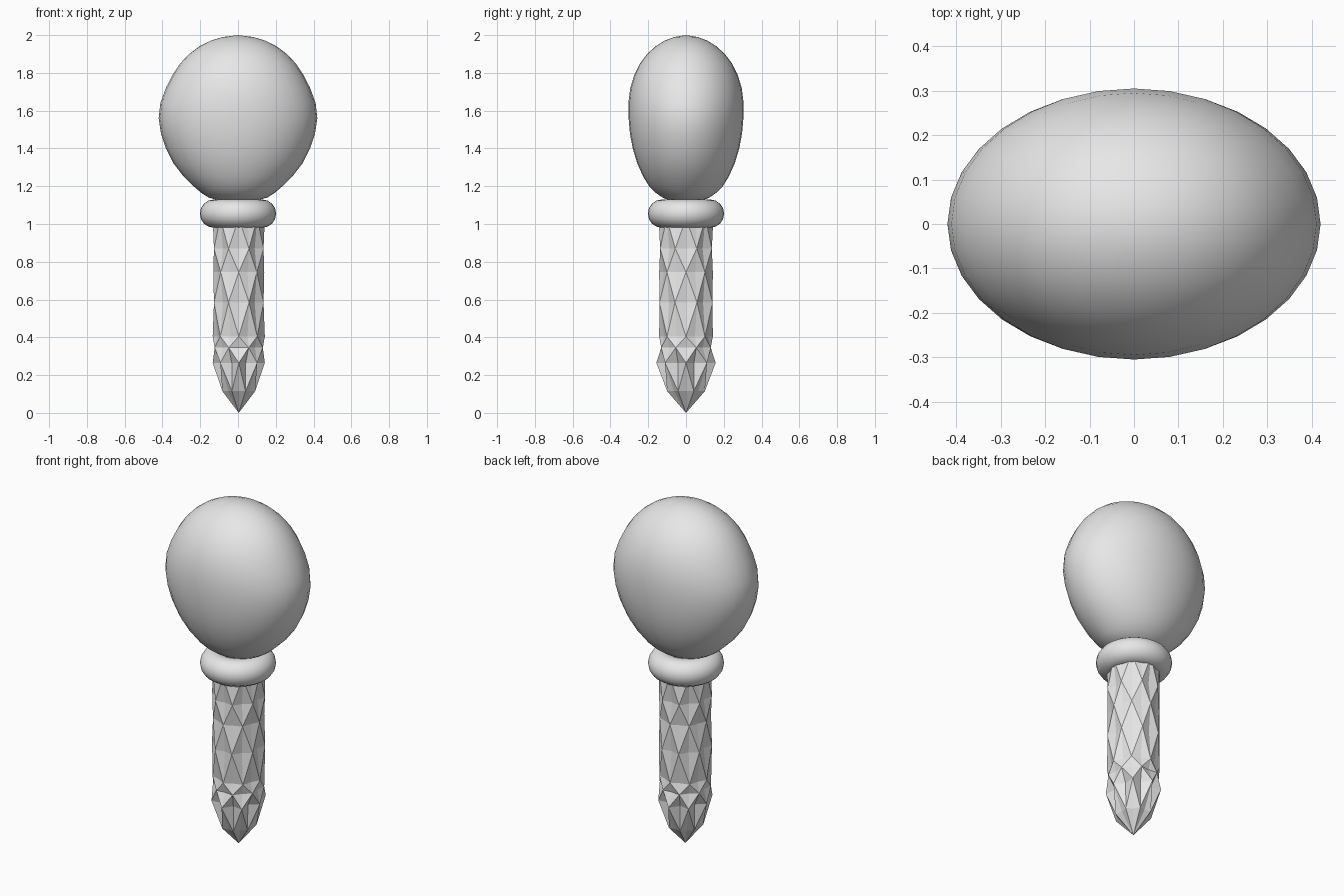
import bpy, bmesh, math

if "Cube" in bpy.data.objects:
    bpy.data.objects.remove(bpy.data.objects["Cube"])

grey = bpy.data.materials.new("plain grey")
grey.diffuse_color = (0.8, 0.8, 0.8, 1)
grey.use_nodes = True
grey.node_tree.nodes["Principled BSDF"].inputs["Base Color"].default_value = grey.diffuse_color


def finish(name, bm, smooth):
    bmesh.ops.recalc_face_normals(bm, faces=bm.faces[:])
    mesh = bpy.data.meshes.new(name)
    bm.to_mesh(mesh)
    bm.free()
    mesh.materials.append(grey)
    for p in mesh.polygons:
        p.use_smooth = smooth
    obj = bpy.data.objects.new(name, mesh)
    bpy.context.collection.objects.link(obj)
    return obj


def ring(bm, n, rx, ry, z, cx=0.0, inset=1.0, phase=0):
    """Elliptical ring; every second vertex is pulled in by the inset factor."""
    verts = []
    for i in range(n):
        a = math.tau * i / n
        k = inset if (i + phase) % 2 else 1.0
        verts.append(bm.verts.new((cx + rx * k * math.cos(a), ry * k * math.sin(a), z)))
    return verts


def cap(bm, loop, tip):
    for i in range(len(loop)):
        bm.faces.new((loop[i], loop[(i + 1) % len(loop)], tip))


# Flattened, smooth egg-shaped head: (z, half width, half depth)
profile = [(1.125, 0.10, 0.085), (1.14, 0.155, 0.125), (1.165, 0.195, 0.16),
           (1.20, 0.235, 0.195), (1.25, 0.287, 0.226), (1.32, 0.341, 0.258),
           (1.40, 0.382, 0.282), (1.48, 0.408, 0.297), (1.56, 0.42, 0.304),
           (1.64, 0.411, 0.305), (1.72, 0.382, 0.295), (1.79, 0.346, 0.274),
           (1.85, 0.306, 0.244), (1.90, 0.259, 0.206), (1.94, 0.205, 0.162),
           (1.97, 0.147, 0.115), (1.99, 0.08, 0.062)]
bm = bmesh.new()
loops = [ring(bm, 32, w, d, z) for z, w, d in profile]
for a, b in zip(loops, loops[1:]):
    for i in range(32):
        j = (i + 1) % 32
        bm.faces.new((a[i], a[j], b[j], b[i]))
cap(bm, loops[0], bm.verts.new((0, 0, 1.12)))
cap(bm, loops[-1], bm.verts.new((0, 0, 2.0)))
finish("head", bm, True)

# Round collar
bpy.ops.mesh.primitive_torus_add(major_segments=32, minor_segments=16,
                                 major_radius=0.127, minor_radius=0.075,
                                 location=(0, 0, 1.055))
collar = bpy.context.object
collar.name = "collar"
collar.data.materials.append(grey)
bpy.ops.object.shade_smooth()

# Faceted shaft: rings with alternating in and out corners, joined as diamonds
N = 16
rows = [(1.03, 0.138, 0.145, 0.90), (0.87, 0.142, 0.148, 0.84),
        (0.745, 0.135, 0.142, 0.90), (0.585, 0.142, 0.152, 0.84),
        (0.405, 0.138, 0.142, 0.88), (0.345, 0.138, 0.142, 0.88),
        (0.265, 0.138, 0.157, 0.70), (0.115, 0.094, 0.108, 0.84)]
bm = bmesh.new()
loops = [ring(bm, N, rx, ry, z, 0.004, k, r % 2)
         for r, (z, rx, ry, k) in enumerate(rows)]
for r, (a, b) in enumerate(zip(loops, loops[1:])):
    for i in range(N):
        j = (i + 1) % N
        if (i + r) % 2 == 0:
            bm.faces.new((a[i], a[j], b[j]))
            bm.faces.new((a[i], b[j], b[i]))
        else:
            bm.faces.new((a[i], a[j], b[i]))
            bm.faces.new((a[j], b[j], b[i]))
cap(bm, loops[0], bm.verts.new((0.004, 0, 1.03)))
cap(bm, loops[-1], bm.verts.new((0.004, 0, 0)))
finish("faceted_shaft", bm, False)
